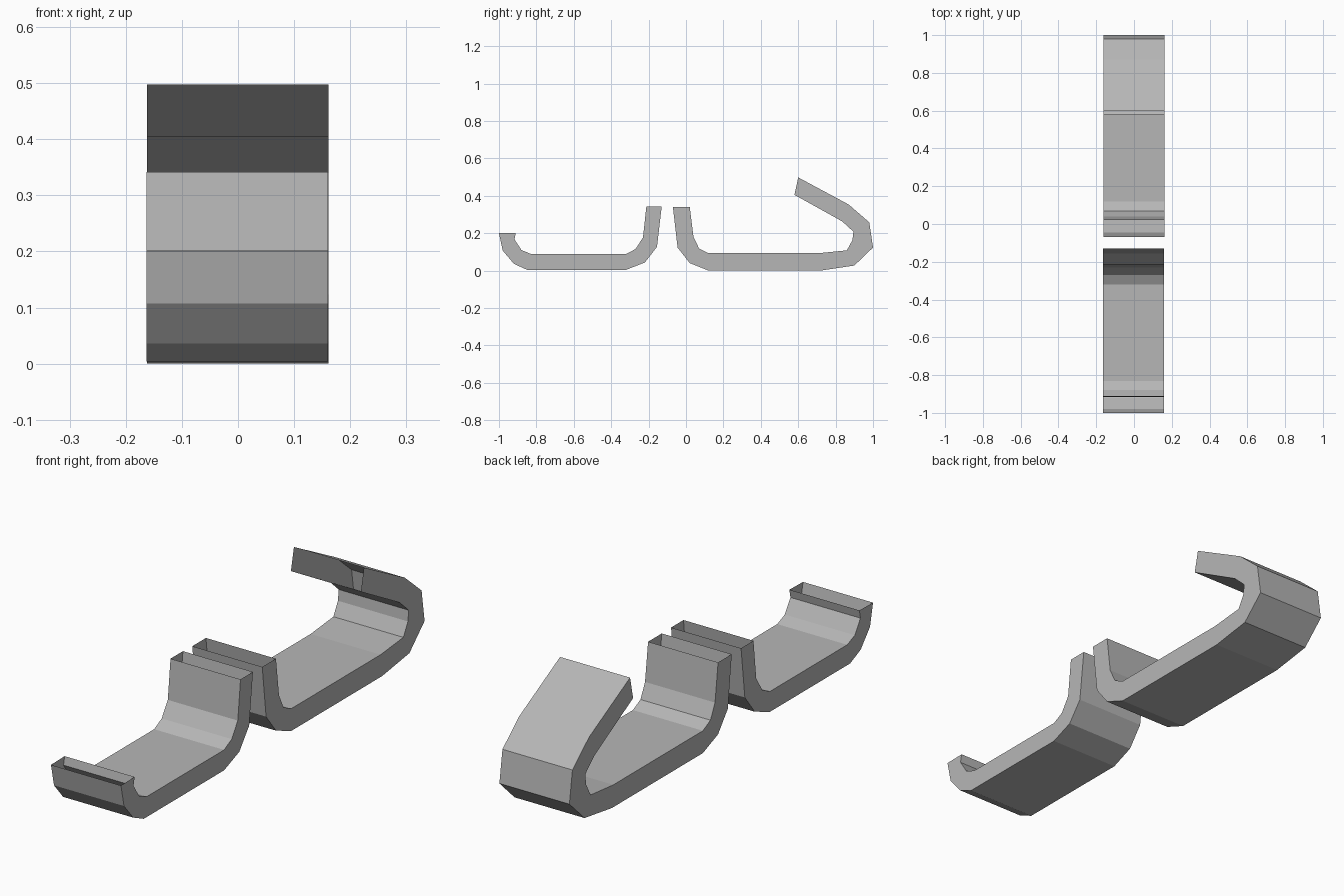
import bpy

if "Cube" in bpy.data.objects:
    bpy.data.objects.remove(bpy.data.objects["Cube"])

# Mid grey shared by both hooks
grey = bpy.data.materials.new("mid_grey")
grey.diffuse_color = (.47, .47, .47, 1)
grey.use_nodes = True
grey.node_tree.nodes["Principled BSDF"].inputs["Base Color"].default_value = grey.diffuse_color


def bent_strap(name, outer, inner, x0, x1):
    """Hollow bent strap: outer and inner skins plus side walls, ends left open."""
    n = len(outer)
    rows = [(x0, outer), (x1, outer), (x1, inner), (x0, inner)]
    verts = [(x, y, z) for x, line in rows for y, z in line]
    faces = []
    for r in range(4):
        s = (r + 1) % 4
        for i in range(n - 1):
            faces.append((r * n + i, r * n + i + 1, s * n + i + 1, s * n + i))
    mesh = bpy.data.meshes.new(name)
    mesh.from_pydata(verts, [], faces)
    mesh.flip_normals()
    mesh.update()
    mesh.materials.append(grey)
    obj = bpy.data.objects.new(name, mesh)
    bpy.context.collection.objects.link(obj)
    return obj


# Front hook: short lip, flat base, upright (profiles are y, z)
front_outer = [(-1, .2), (-.98, .107), (-.92, .036), (-.85, .004),
               (-.32, .004), (-.22, .043), (-.155, .127), (-.13, .342)]
front_inner = [(-.91, .202), (-.917, .167), (-.88, .11), (-.83, .089),
               (-.32, .089), (-.27, .115), (-.23, .177), (-.212, .342)]
bent_strap("front_hook", front_outer, front_inner, -.163, .16)

# Rear hook: upright, flat base, tail folded back over itself
rear_outer = [(-.07, .34), (-.045, .123), (.02, .04), (.12, 0), (.72, 0),
              (.9, .027), (1, .123), (.98, .258), (.87, .353), (.6, .498)]
rear_inner = [(.02, .34), (.04, .18), (.07, .118), (.12, .093), (.71, .093),
              (.86, .108), (.89, .163), (.895, .208), (.835, .263), (.58, .405)]
bent_strap("rear_hook", rear_outer, rear_inner, -.162, .161)
